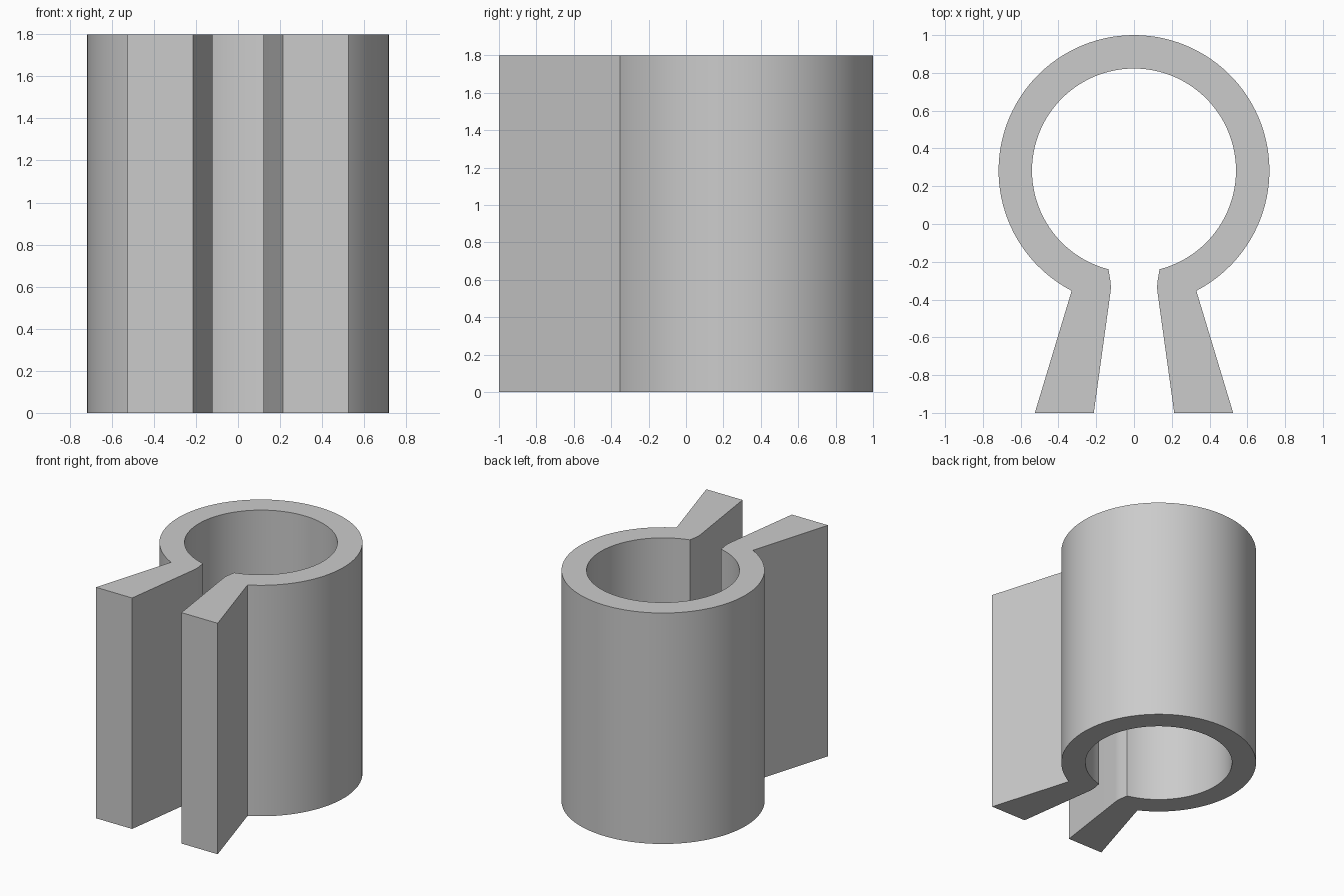
import bpy
import bmesh
from math import sin, cos, atan2, pi, radians
from mathutils import Vector

HEIGHT = 1.8
CENTRE_Y = 0.283
OUTER_R, INNER_R = 0.717, 0.54
SEGMENTS = 48

cube = bpy.data.objects.get("Cube")
if cube:
    bpy.data.objects.remove(cube, do_unlink=True)

grey = bpy.data.materials.new("plain_grey")
grey.use_nodes = True
colour = (0.6, 0.6, 0.6, 1)
grey.diffuse_color = colour
grey.node_tree.nodes["Principled BSDF"].inputs["Base Color"].default_value = colour


def half_arc(radius, end_x):
    """Points from the back of the ring round its left side to x = end_x."""
    end = pi - atan2(end_x, (radius ** 2 - end_x ** 2) ** 0.5)
    angles = [end * i / SEGMENTS for i in range(SEGMENTS + 1)]
    return [(radius * sin(a), CENTRE_Y + radius * cos(a)) for a in angles]


# Left half of the clip outline: outer ring, flared leg, rounded throat, inner ring
outer = half_arc(OUTER_R, 0.33)
leg = [(0.525, -1), (0.213, -1), (0.125, -0.365)]
throat = [(0.122, -0.335), (0.125, -0.3)]
inner = half_arc(INNER_R, 0.135)[::-1]
left = outer + leg + throat + inner
right = [(-x, y) for x, y in left[::-1]][1:-1]

# The ring is cut at the back so each half is its own simple outline
bm = bmesh.new()
for outline in (left, [(-x, y) for x, y in left[::-1]]):
    bm.faces.new([bm.verts.new((x, y, 0)) for x, y in outline])
bmesh.ops.remove_doubles(bm, verts=bm.verts[:], dist=0.0001)

# Raise the outline to full height
raised = bmesh.ops.extrude_face_region(bm, geom=bm.faces[:], use_keep_orig=True)
top = [v for v in raised["geom"] if isinstance(v, bmesh.types.BMVert)]
bmesh.ops.translate(bm, verts=top, vec=Vector((0, 0, HEIGHT)))
bmesh.ops.recalc_face_normals(bm, faces=bm.faces[:])

mesh = bpy.data.meshes.new("spring_clip")
bm.to_mesh(mesh)
bm.free()
mesh.materials.append(grey)
clip = bpy.data.objects.new("spring_clip", mesh)
bpy.context.collection.objects.link(clip)

bpy.ops.object.select_all(action="DESELECT")
clip.select_set(True)
bpy.context.view_layer.objects.active = clip
bpy.ops.object.shade_smooth_by_angle(angle=radians(20))
